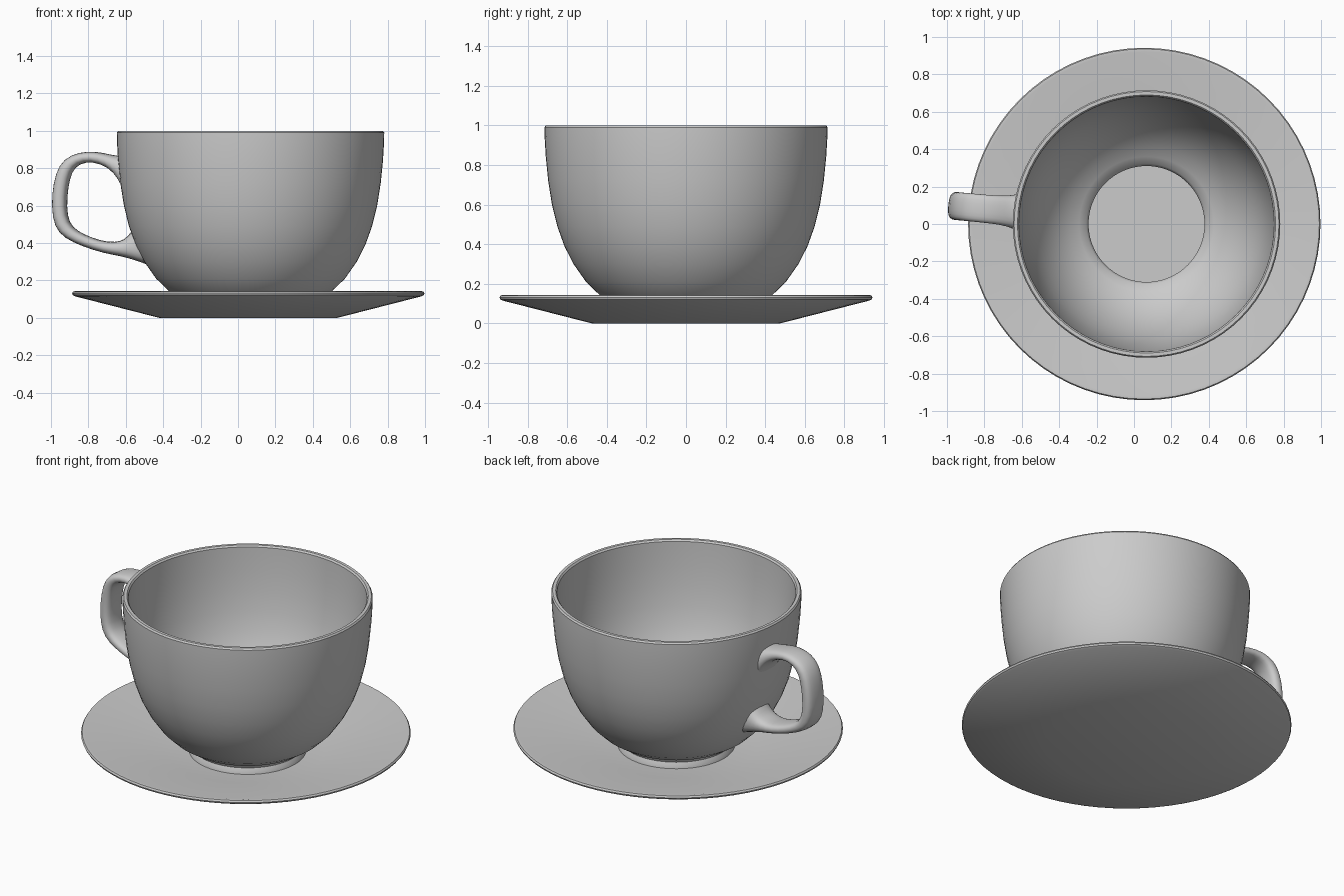
import bpy, bmesh, math
from mathutils import Vector

if "Cube" in bpy.data.objects:
    bpy.data.objects.remove(bpy.data.objects["Cube"])


def finish(name, bm, angle):
    bmesh.ops.recalc_face_normals(bm, faces=bm.faces)
    mesh = bpy.data.meshes.new(name)
    bm.to_mesh(mesh)
    bm.free()
    obj = bpy.data.objects.new(name, mesh)
    bpy.context.collection.objects.link(obj)
    bpy.ops.object.select_all(action='DESELECT')
    obj.select_set(True)
    bpy.context.view_layer.objects.active = obj
    bpy.ops.object.shade_smooth_by_angle(angle=math.radians(angle))
    return obj


def lathe(name, profile, centre_x, steps=72, angle=35):
    """Spin a (radius, z) profile around the vertical axis."""
    bm = bmesh.new()
    verts = [bm.verts.new((r, 0, z)) for r, z in profile]
    edges = [bm.edges.new(pair) for pair in zip(verts, verts[1:])]
    bmesh.ops.spin(bm, geom=verts + edges, cent=(0, 0, 0), axis=(0, 0, 1),
                   angle=math.tau, steps=steps, use_duplicate=False)
    bmesh.ops.remove_doubles(bm, verts=bm.verts, dist=1e-4)
    obj = finish(name, bm, angle)
    obj.location.x = centre_x
    return obj


# Saucer: flat base, sloped flange, rounded lip
lathe("saucer", [
    (0, 0), (0.475, 0), (0.925, 0.115), (0.938, 0.122), (0.942, 0.132),
    (0.936, 0.142), (0.92, 0.143), (0.455, 0.03), (0, 0.03)], 0.055)

# Cup: foot, outer wall, rounded rim, inner wall, sunken floor
CUP_X = 0.067
lathe("cup", [
    (0, 0.03), (0.335, 0.03), (0.332, 0.045), (0.322, 0.065), (0.33, 0.082),
    (0.37, 0.1), (0.438, 0.145), (0.505, 0.21), (0.568, 0.3), (0.614, 0.39),
    (0.65, 0.49), (0.677, 0.6), (0.696, 0.72), (0.708, 0.84), (0.714, 0.94),
    (0.715, 0.99), (0.708, 1.0), (0.69, 1.0), (0.682, 0.99),
    (0.68, 0.94), (0.674, 0.84), (0.663, 0.72), (0.644, 0.6), (0.618, 0.49),
    (0.583, 0.4), (0.54, 0.315), (0.48, 0.23), (0.415, 0.168), (0.36, 0.13),
    (0.322, 0.108), (0.31, 0.085), (0.31, 0.045), (0, 0.045)], CUP_X)

# Handle: stations of outer (r, z), inner (r, z), half width
STATIONS = [
    ((0.695, 0.87), (0.672, 0.66), 0.105),
    ((0.735, 0.87), (0.708, 0.745), 0.09),
    ((0.79, 0.884), (0.76, 0.803), 0.08),
    ((0.87, 0.894), (0.845, 0.836), 0.077),
    ((0.965, 0.875), (0.92, 0.825), 0.077),
    ((1.03, 0.82), (0.96, 0.782), 0.077),
    ((1.06, 0.72), (0.98, 0.70), 0.077),
    ((1.07, 0.60), (0.988, 0.59), 0.077),
    ((1.055, 0.485), (0.975, 0.508), 0.077),
    ((1.0, 0.425), (0.93, 0.464), 0.077),
    ((0.90, 0.38), (0.85, 0.428), 0.077),
    ((0.79, 0.345), (0.765, 0.404), 0.079),
    ((0.70, 0.33), (0.69, 0.41), 0.088),
    ((0.62, 0.308), (0.66, 0.438), 0.098),
    ((0.535, 0.275), (0.632, 0.475), 0.105)]
SIDES = 12
TILT = math.radians(5.4)
radial = Vector((-math.cos(TILT), math.sin(TILT), 0))
side = Vector((math.sin(TILT), math.cos(TILT), 0))


def squared(value):
    return math.copysign(abs(value) ** 0.7, value)


bm = bmesh.new()
rings = []
for outer, inner, width in STATIONS:
    a, b = (radial * r + Vector((0, 0, z)) for r, z in (outer, inner))
    mid, half = (a + b) / 2, (a - b) / 2
    ring = []
    for i in range(SIDES):
        t = math.tau * i / SIDES
        ring.append(bm.verts.new(mid + half * squared(math.cos(t))
                                 + side * width * squared(math.sin(t))))
    rings.append(ring)
for p, q in zip(rings, rings[1:]):
    for i in range(SIDES):
        j = (i + 1) % SIDES
        bm.faces.new((p[i], p[j], q[j], q[i]))
handle = finish("handle", bm, 60)
handle.location.x = CUP_X
handle.modifiers.new("smooth", 'SUBSURF').levels = 1
handle.modifiers["smooth"].render_levels = 1
